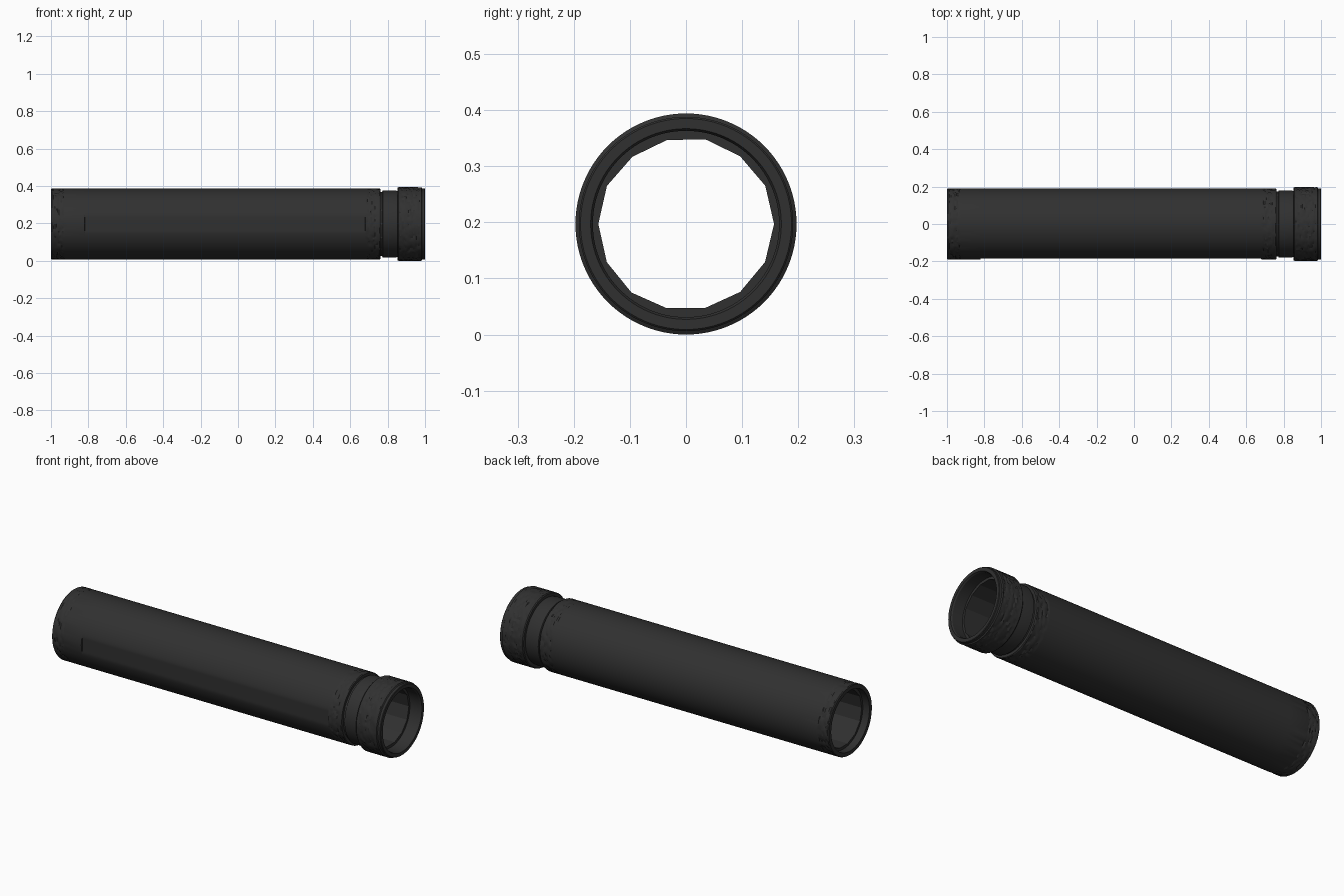
import bpy
import bmesh
import math
import random

random.seed(4)
AXIS_Z = 0.197

cube = bpy.data.objects.get("Cube")
if cube:
    bpy.data.objects.remove(cube, do_unlink=True)

dark = bpy.data.materials.new("dark grey metal")
dark.use_nodes = True
colour = (0.03, 0.03, 0.03, 1)
dark.diffuse_color = colour
bsdf = next(n for n in dark.node_tree.nodes if n.type == "BSDF_PRINCIPLED")
bsdf.inputs["Base Color"].default_value = colour


def band(x0, x1, radius, rings=9):
    """Closely spaced profile points, for a pitted band."""
    return [(x0 + (x1 - x0) * i / rings, radius) for i in range(rings + 1)]


def lathe(name, profile, sides, pitted=(), flat=None, wobble=0, smooth=True):
    """Turn a closed (x, radius) profile around the long axis."""
    bm = bmesh.new()
    scale = [1 + random.uniform(-wobble, wobble) for _ in range(sides)]
    rings = []
    for x, r in profile:
        worn = r > 0.18 and any(a < x < b for a, b in pitted)
        ring = []
        for s in range(sides):
            angle = math.tau * s / sides
            rad = r * scale[s]
            if worn and random.random() < 0.3:
                rad -= 0.004
            y, z = rad * math.cos(angle), rad * math.sin(angle)
            if flat and r > 0.18 and flat[0] < x < flat[1]:
                y = max(y, flat[2])
            ring.append(bm.verts.new((x, y, z + AXIS_Z)))
        rings.append(ring)
    for i, ring in enumerate(rings):
        nxt = rings[(i + 1) % len(rings)]
        for s in range(sides):
            t = (s + 1) % sides
            bm.faces.new((ring[s], ring[t], nxt[t], nxt[s]))
    bmesh.ops.recalc_face_normals(bm, faces=bm.faces)
    mesh = bpy.data.meshes.new(name)
    bm.to_mesh(mesh)
    bm.free()
    mesh.materials.append(dark)
    obj = bpy.data.objects.new(name, mesh)
    bpy.context.collection.objects.link(obj)
    if smooth:
        bpy.ops.object.select_all(action="DESELECT")
        obj.select_set(True)
        bpy.context.view_layer.objects.active = obj
        bpy.ops.object.shade_smooth_by_angle(angle=math.radians(25))
    return obj


BORE = 0.166

# Long outer sleeve with worn end bands and a shallow flat along the front
body = ([(-1, BORE), (-1, 0.187)] + band(-0.995, -0.925, 0.19)
        + [(-0.821, 0.19), (-0.819, 0.19), (0.679, 0.19), (0.681, 0.19)]
        + band(0.685, 0.757, 0.19) + [(0.762, 0.187), (0.762, BORE)])
lathe("outer_sleeve", body, 96,
      pitted=[(-0.99, -0.93), (0.69, 0.75)], flat=(-0.82, 0.68, -0.184))

# Recessed neck with a narrow groove beside the sleeve
lathe("neck", [(0.75, BORE), (0.75, 0.172), (0.771, 0.172), (0.774, 0.179),
               (0.84, 0.179), (0.86, 0.176), (0.86, BORE)], 64)

# Worn end collar with a stepped lip
collar = ([(0.853, BORE), (0.853, 0.193)] + band(0.858, 0.98, 0.197, 14)
          + [(0.984, 0.191), (0.997, 0.191), (1, 0.188), (1, 0.17), (0.992, BORE)])
lathe("end_collar", collar, 96, pitted=[(0.86, 0.975)])

# Coarse faceted lining inside the bore
lathe("bore_lining", [(-0.96, 0.155), (-0.96, 0.172), (0.93, 0.172), (0.93, 0.155)],
      14, wobble=0.015, smooth=False)
